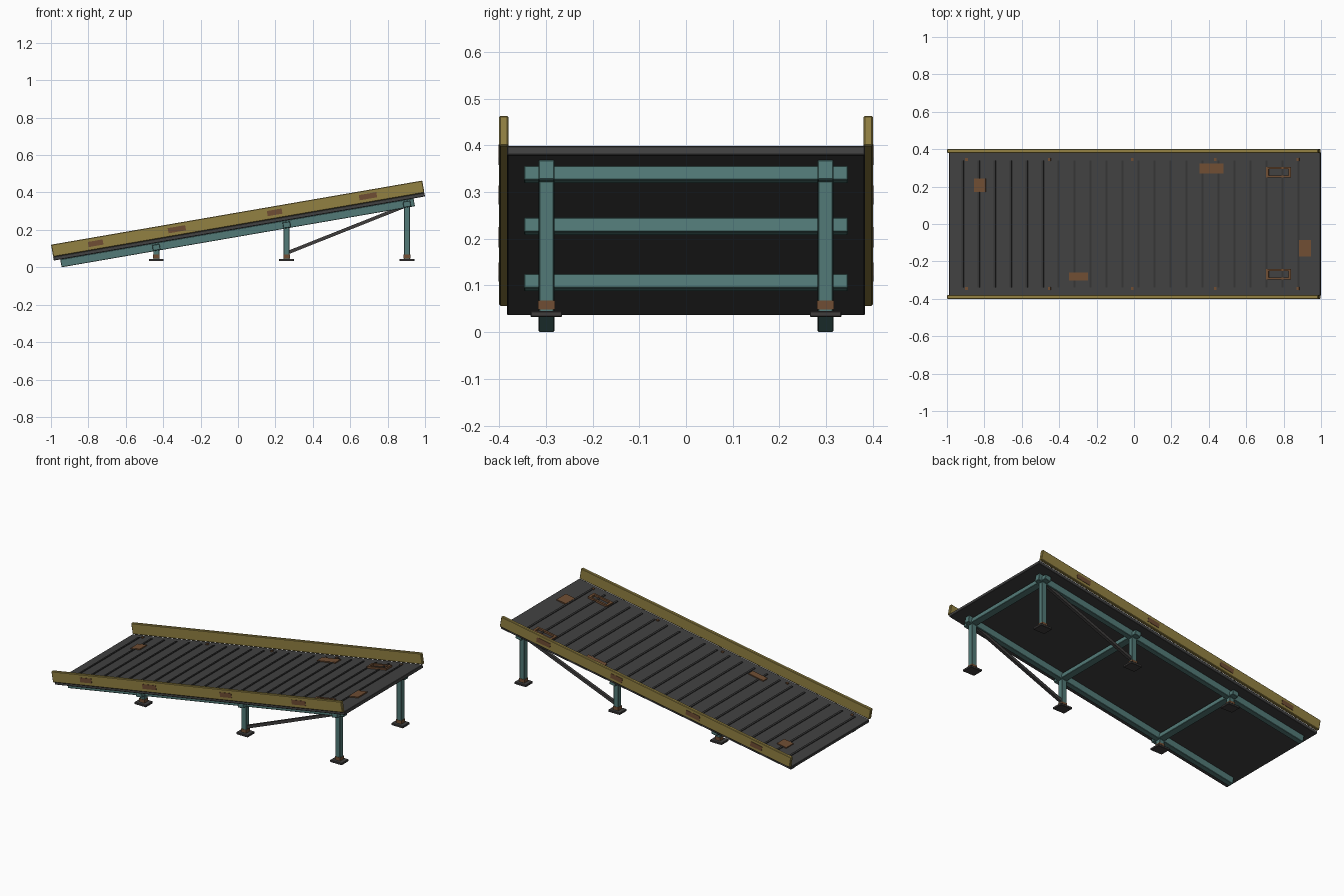
import bpy, bmesh, math
from mathutils import Matrix, Vector

cube = bpy.data.objects.get("Cube")
if cube:
    bpy.data.objects.remove(cube)

SLOPE = math.radians(9.8)
# Ramp frame: x runs up the slope, z is normal to the deck, origin under its middle
RAMP = Matrix.Translation((0.0075, 0, 0.2075)) @ Matrix.Rotation(-SLOPE, 4, 'Y')
FLAT = Matrix.Identity(4)


def material(name, color):
    m = bpy.data.materials.new(name)
    m.use_nodes = True
    m.diffuse_color = (*color, 1)
    bsdf = m.node_tree.nodes["Principled BSDF"]
    bsdf.inputs["Base Color"].default_value = (*color, 1)
    bsdf.inputs["Roughness"].default_value = 0.8
    return m


YELLOW = material("worn yellow paint", (0.29, 0.22, 0.055))
TEAL = material("teal paint", (0.085, 0.195, 0.185))
DECK = material("dark deck steel", (0.054, 0.054, 0.054))
RIB = material("darker rib steel", (0.036, 0.036, 0.036))
STEEL = material("bare steel", (0.05, 0.047, 0.046))
RUST = material("rust", (0.16, 0.075, 0.033))


def boxes(name, mat, items, frame=RAMP, bevel=0):
    """One object from boxes given as centre and size."""
    bm = bmesh.new()
    for centre, size in items:
        bmesh.ops.create_cube(bm, size=1, matrix=Matrix.Translation(centre) @ Matrix.Diagonal((*size, 1)))
    mesh = bpy.data.meshes.new(name)
    bm.to_mesh(mesh)
    bm.free()
    mesh.materials.append(mat)
    ob = bpy.data.objects.new(name, mesh)
    ob.matrix_world = frame
    bpy.context.collection.objects.link(ob)
    if bevel:
        mod = ob.modifiers.new("edge", 'BEVEL')
        mod.width = bevel
        mod.segments = 1
    return ob


def along(x):
    """Distance up the slope for a level x position."""
    return (x - 0.0075) / math.cos(SLOPE)


def under_deck(x):
    return 0.2075 + (x - 0.0075) * math.tan(SLOPE)


LENGTH, THICK, CURB = 2.014, 0.02, 0.066
SIDES = (("right", -1), ("left", 1))
SUPPORTS = (("low", -0.437), ("middle", 0.26), ("high", 0.903))

# Deck plate and its grip ribs
boxes("deck", DECK, [((0, 0, THICK / 2), (LENGTH, 0.766, THICK))], bevel=0.002)
ribs = [((along(-0.912 + i * 0.0855), 0, THICK + 0.002), (0.011, 0.68, 0.006)) for i in range(22)]
boxes("deck_ribs", RIB, ribs)

# Rust patches on the deck
patches = [(-0.82, 0.207, 0.064, 0.07), (0.418, 0.297, 0.13, 0.052),
           (-0.293, -0.28, 0.104, 0.042), (0.918, -0.13, 0.064, 0.09)]
boxes("deck_rust_patches", RUST,
      [((along(x), y, THICK + 0.003), (w, d, 0.007)) for x, y, w, d in patches])

for side, s in SIDES:
    # Curb with rust patches on its outer face
    boxes(side + "_curb", YELLOW,
          [((0, s * 0.39, THICK + CURB / 2), (LENGTH, 0.02, CURB))], bevel=0.003)
    boxes(side + "_curb_rust", RUST,
          [((along(x), s * 0.4, THICK + CURB * 0.5), (0.08 + w, 0.004, 0.028))
           for x, w in ((-0.752, 0), (-0.318, 0.015), (0.205, 0), (0.704, 0.015))])
    # Rivets beside the curb
    boxes(side + "_rivets", RUST,
          [((along(i * 0.443 - 0.005), s * 0.345, THICK + 0.003), (0.014, 0.014, 0.007))
           for i in range(-2, 3)])
    # Lifting handle: a rectangular frame
    hx, hy = along(0.778), s * 0.273 + 0.004
    rails = [((hx, hy + t * 0.023, THICK + 0.006), (0.134, 0.012, 0.012)) for t in (-1, 1)]
    rails += [((hx + t * 0.06, hy, THICK + 0.006), (0.014, 0.034, 0.012)) for t in (-1, 1)]
    boxes(side + "_lifting_handle", RUST, rails)

    # Stringer under the deck
    boxes(side + "_stringer", TEAL,
          [((-0.0135, s * 0.299, -0.0212), (1.917, 0.034, 0.0424))], bevel=0.002)

    # Legs with rusty collars and foot plates
    for place, x in SUPPORTS:
        name = place + "_" + side
        y, top = s * 0.299, under_deck(x) - 0.006
        boxes(name + "_leg", TEAL,
              [((x, y, (top + 0.04) / 2), (0.032, 0.032, top - 0.04))], FLAT, 0.002)
        boxes(name + "_collar", RUST, [((x, y, 0.058), (0.036, 0.036, 0.02))], FLAT)
        boxes(name + "_foot", STEEL, [((x, y, 0.039), (0.08, 0.068, 0.013))], FLAT, 0.002)

    # Diagonal brace from the middle leg foot to the high leg top
    start, end = Vector((0.265, s * 0.299, 0.078)), Vector((0.9, s * 0.299, 0.33))
    run = end - start
    frame = Matrix.Translation((start + end) / 2) @ Matrix.Rotation(-math.atan2(run.z, run.x), 4, 'Y')
    boxes(side + "_brace", STEEL, [((0, 0, 0), (run.length, 0.018, 0.018))], frame)

# Cross beams joining each pair of legs
for place, x in SUPPORTS:
    boxes(place + "_cross_beam", TEAL,
          [((along(x) - 0.004, 0, -0.024), (0.04, 0.694, 0.031))], bevel=0.002)
